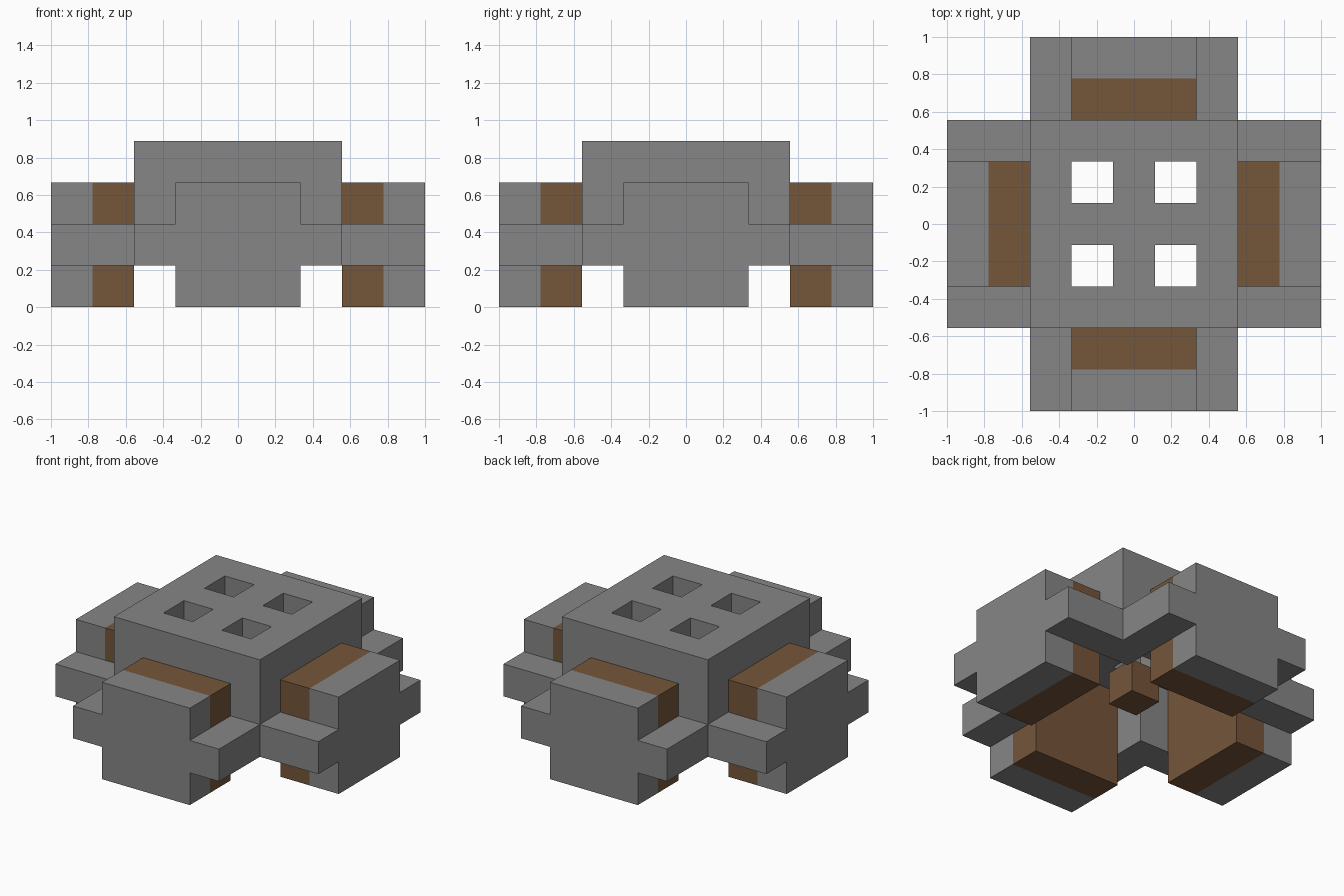
import bpy
import bmesh
import math
from mathutils import Matrix, Vector

U = 2 / 9  # edge of one building block

if "Cube" in bpy.data.objects:
    bpy.data.objects.remove(bpy.data.objects["Cube"], do_unlink=True)


def make_material(name, rgb):
    mat = bpy.data.materials.new(name)
    mat.use_nodes = True
    mat.diffuse_color = (*rgb, 1)
    mat.node_tree.nodes["Principled BSDF"].inputs["Base Color"].default_value = (*rgb, 1)
    return mat


grey = make_material("stone_grey", (0.238, 0.238, 0.238))
brown = make_material("wood_brown", (0.178, 0.092, 0.042))


def finish(bm, name, mat):
    bmesh.ops.recalc_face_normals(bm, faces=bm.faces)
    mesh = bpy.data.meshes.new(name)
    bm.to_mesh(mesh)
    bm.free()
    mesh.materials.append(mat)
    obj = bpy.data.objects.new(name, mesh)
    bpy.context.collection.objects.link(obj)
    return obj


def box(name, mat, low, high, turn=0):
    """Box between two corners in block units, turned about the z axis."""
    low, high = Vector(low), Vector(high)
    bm = bmesh.new()
    bmesh.ops.create_cube(bm, size=1)
    bmesh.ops.scale(bm, vec=(high - low) * U, verts=bm.verts)
    bmesh.ops.translate(bm, vec=(low + high) / 2 * U, verts=bm.verts)
    bmesh.ops.rotate(bm, matrix=Matrix.Rotation(turn, 3, "Z"), verts=bm.verts)
    return finish(bm, name, mat)


# Roof slab with four square openings
bm = bmesh.new()
bmesh.ops.create_grid(bm, x_segments=5, y_segments=5, size=2.5 * U)
holes = []
for face in bm.faces:
    c = face.calc_center_median() / U
    if round(abs(c.x)) == 1 and round(abs(c.y)) == 1:
        holes.append(face)
bmesh.ops.delete(bm, geom=holes, context="FACES")
bmesh.ops.translate(bm, vec=(0, 0, 3 * U), verts=bm.verts)
raised = bmesh.ops.extrude_face_region(bm, geom=bm.faces[:])["geom"]
top = [v for v in raised if isinstance(v, bmesh.types.BMVert)]
bmesh.ops.translate(bm, vec=(0, 0, U), verts=top)
finish(bm, "roof_slab", grey)

# Small block under the middle of the roof
box("centre_block", brown, (-0.5, -0.5, 1), (0.5, 0.5, 2))

# Four matching sides, each with a corner post
for i, side in enumerate(("front", "left", "back", "right")):
    turn = i * math.pi / 2
    box(side + "_corner_post", grey, (1.5, -2.5, 1), (2.5, -1.5, 3), turn)
    box(side + "_inner_panel", brown, (-1.5, -3.5, 0), (1.5, -2.5, 3), turn)
    box(side + "_outer_plate", grey, (-1.5, -4.5, 0), (1.5, -3.5, 3), turn)
    for end, x in (("a", -2.5), ("b", 1.5)):
        box(side + "_bar_" + end, grey, (x, -4.5, 1), (x + 1, -2.5, 2), turn)
